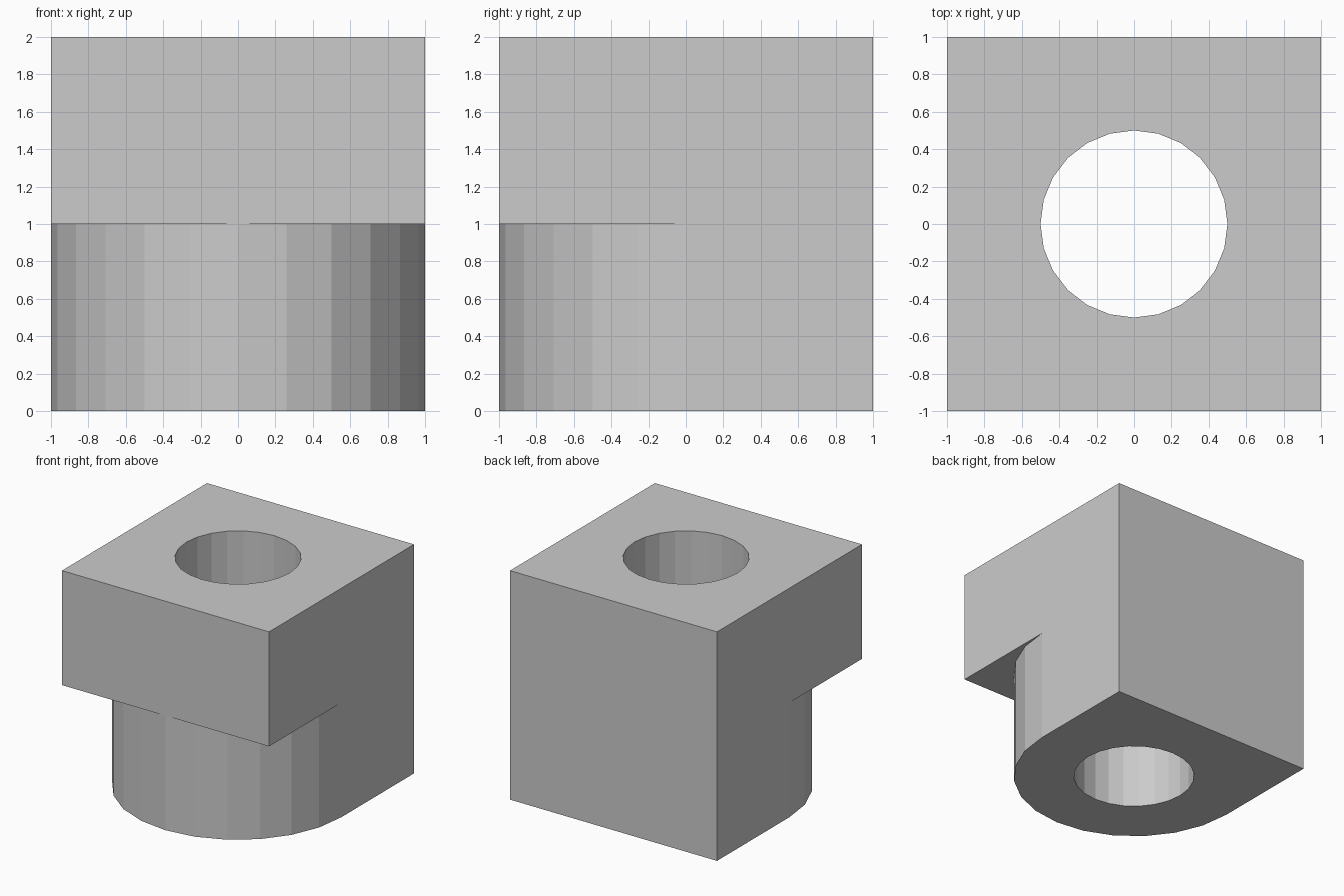
import bpy
import bmesh
from math import cos, sin, pi

if "Cube" in bpy.data.objects:
    bpy.data.objects.remove(bpy.data.objects["Cube"])

N = 24  # sides of a full circle
bm = bmesh.new()
cache = {}


def vert(x, y, z):
    key = (round(x, 5), round(y, 5), round(z, 5))
    if key not in cache:
        cache[key] = bm.verts.new(key)
    return cache[key]


def face(points):
    bm.faces.new([vert(*p) for p in points])


def arc(radius, start, end):
    step = 1 if end > start else -1
    return [(radius * cos(2 * pi * i / N), radius * sin(2 * pi * i / N))
            for i in range(start, end + step, step)]


def at(points, z):
    return [(x, y, z) for x, y in points]


def wall(points, z0, z1):
    for a, b in zip(points, points[1:]):
        face(at([a, b], z0) + at([b, a], z1))


# Outlines of the front and back halves
round_front = arc(1, 12, 24)
square_front = [(-1, 0), (-1, -1), (1, -1), (1, 0)]
back = [(1, 0), (1, 1), (-1, 1), (-1, 0)]

# Bottom and top caps, each as two halves around the bore
for front, z in ((round_front, 0), (square_front, 2)):
    face(at(front + arc(0.5, 24, 12), z))
    face(at(back + arc(0.5, 12, 0), z))

# Through bore and rounded lower front
wall(arc(0.5, 0, N), 0, 2)
wall(round_front, 0, 1)

# Ledge under the overhang, and L-shaped side walls
for s, quarter in ((-1, arc(1, 12, 18)), (1, arc(1, 24, 18))):
    face(at(quarter + [(s, -1)], 1))
    face([(s, 0, 0), (s, 1, 0), (s, 1, 2), (s, 0, 2),
          (s, -1, 2), (s, -1, 1), (s, 0, 1)])

# Back wall and overhanging front wall
face([(1, 1, 0), (-1, 1, 0), (-1, 1, 2), (1, 1, 2)])
face([(-1, -1, 1), (0, -1, 1), (1, -1, 1), (1, -1, 2), (-1, -1, 2)])

bmesh.ops.recalc_face_normals(bm, faces=bm.faces)
mesh = bpy.data.meshes.new("bored_block")
bm.to_mesh(mesh)
bm.free()
bpy.context.collection.objects.link(bpy.data.objects.new("bored_block", mesh))
